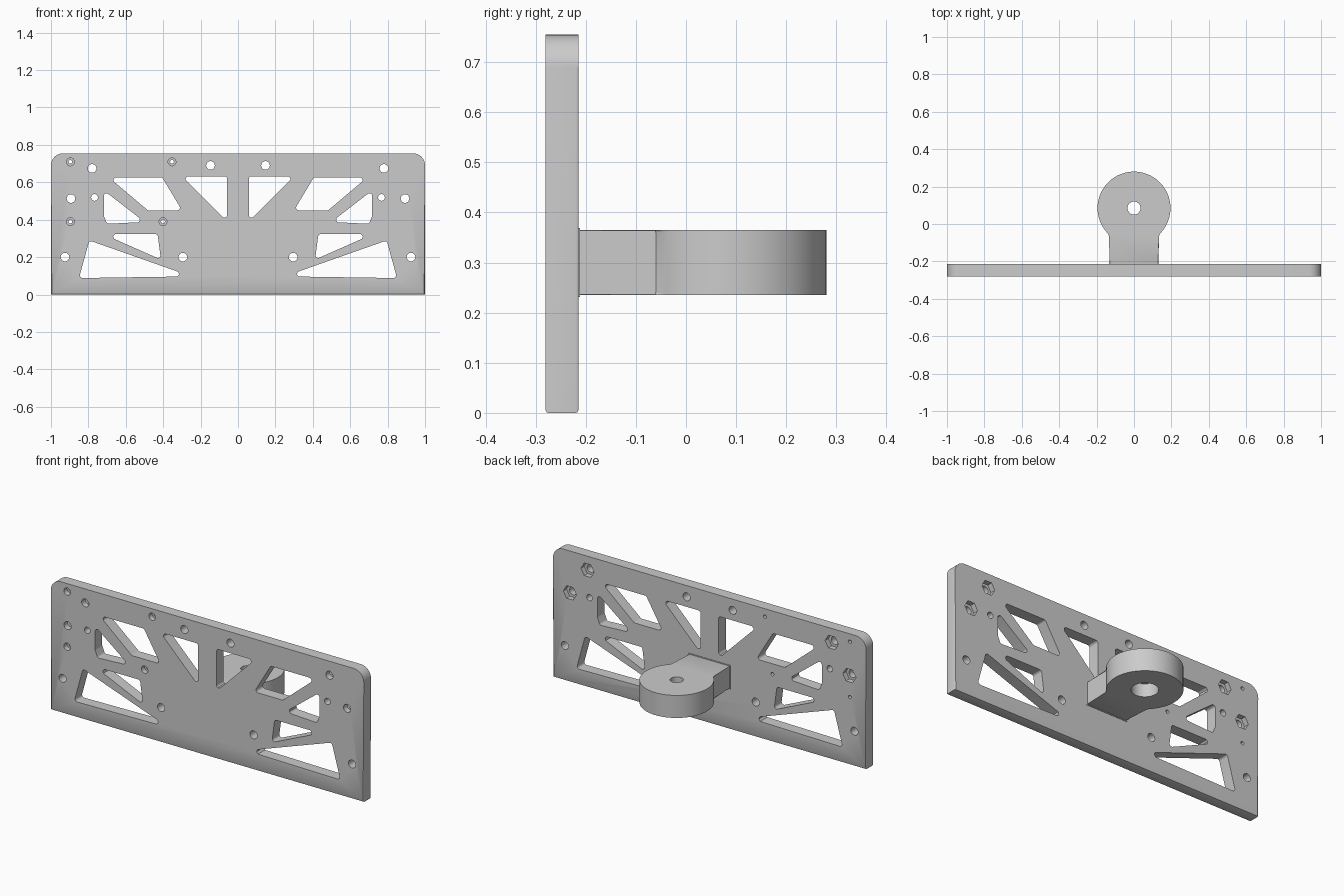
import bpy, bmesh, math
from mathutils import Vector

cube = bpy.data.objects.get("Cube")
if cube:
    bpy.data.objects.remove(cube, do_unlink=True)

grey = bpy.data.materials.new("light grey")
grey.use_nodes = True
colour = (0.6, 0.6, 0.6, 1)
grey.diffuse_color = colour
grey.node_tree.nodes["Principled BSDF"].inputs["Base Color"].default_value = colour

FRONT, BACK, HEIGHT = -0.28, -0.215, 0.755


def arc(cx, cy, r, start, end, steps):
    angles = [math.radians(start + (end - start) * i / steps) for i in range(steps + 1)]
    return [(cx + r * math.cos(a), cy + r * math.sin(a)) for a in angles]


def ring(cx, cy, r, sides=28):
    return arc(cx, cy, r, 0, 360, sides)[:-1]


def rounded(points, r, steps=6):
    """Replace each corner of a polygon by a tangent arc."""
    out = []
    for i, p in enumerate(points):
        p = Vector(p)
        u = (Vector(points[i - 1]) - p).normalized()
        v = (Vector(points[(i + 1) % len(points)]) - p).normalized()
        half = u.angle(v) / 2
        centre = p + (u + v).normalized() * r / math.sin(half)
        a = p + u * r / math.tan(half) - centre
        b = p + v * r / math.tan(half) - centre
        for k in range(steps + 1):
            out.append(tuple(centre + a.lerp(b, k / steps).normalized() * r))
    return out


def prism(bm, points, lo, hi, axis, bevel=0):
    """Extrude a 2D outline along y or z, optionally easing both rims."""
    def place(p, d):
        return (p[0], d, p[1]) if axis == "y" else (p[0], p[1], d)
    low = [bm.verts.new(place(p, lo)) for p in points]
    high = [bm.verts.new(place(p, hi)) for p in points]
    caps = [bm.faces.new(low), bm.faces.new(high)]
    for i in range(len(points)):
        bm.faces.new((low[i - 1], low[i], high[i], high[i - 1]))
    if bevel:
        rims = [e for f in caps for e in f.edges]
        bmesh.ops.bevel(bm, geom=rims, offset=bevel, segments=2, profile=0.5, affect="EDGES")
    bmesh.ops.recalc_face_normals(bm, faces=bm.faces[:])


def make(name, bm):
    mesh = bpy.data.meshes.new(name)
    bm.to_mesh(mesh)
    bm.free()
    mesh.materials.append(grey)
    obj = bpy.data.objects.new(name, mesh)
    bpy.context.collection.objects.link(obj)
    return obj


def carve(obj, cutters):
    """Subtract the cutters, bake the result and shade it."""
    for cutter in cutters:
        cutter.hide_render = True
        mod = obj.modifiers.new("cut", "BOOLEAN")
        mod.operation, mod.solver, mod.object = "DIFFERENCE", "EXACT", cutter
    bpy.context.view_layer.update()
    graph = bpy.context.evaluated_depsgraph_get()
    mesh = bpy.data.meshes.new_from_object(obj.evaluated_get(graph))
    obj.modifiers.clear()
    obj.data = mesh
    for cutter in cutters:
        bpy.data.objects.remove(cutter, do_unlink=True)
    mesh.materials.clear()
    mesh.materials.append(grey)
    mesh.shade_smooth()
    mesh.set_sharp_from_angle(angle=math.radians(35))


# Mounting plate with rounded top corners
R = 0.065
bm = bmesh.new()
outline = [(-1, 0), (1, 0)]
outline += arc(1 - R, HEIGHT - R, R, 0, 90, 10)
outline += arc(-1 + R, HEIGHT - R, R, 90, 180, 10)
prism(bm, outline, FRONT, BACK, "y", 0.005)
plate = make("mounting_plate", bm)

# Mirrored lightening windows and screw holes
windows = [
    [(-.69, .626), (-.405, .626), (-.3, .45), (-.482, .45)],
    [(-.3, .632), (-.058, .632), (-.058, .39)],
    [(-.717, .556), (-.5, .388), (-.7, .378), (-.717, .42)],
    [(-.72, .323), (-.43, .323), (-.412, .187)],
    [(-.795, .289), (-.25, .097), (-.85, .088)],
]
nut_holes = [(.78, .674), (.893, .513)]
plain_holes = [(.925, .2), (.295, .2), (.147, .69)]
pin_hole = (.767, .519)
sunk_holes = [(-.896, .709), (-.353, .709), (-.896, .39), (-.401, .39)]

through, pockets = bmesh.new(), bmesh.new()
near, far = FRONT - 0.05, BACK + 0.05
for side in (-1, 1):
    for shape in windows:
        points = [(-side * x, z) for x, z in rounded(shape, 0.014)]
        prism(through, points, near, far, "y")
    for x, z in nut_holes + plain_holes:
        prism(through, ring(side * x, z, 0.023), near, far, "y")
    prism(through, ring(side * pin_hole[0], pin_hole[1], 0.018), near, far, "y")
    # Hexagonal nut pockets in the back
    for x, z in nut_holes:
        prism(pockets, ring(side * x, z, 0.042, 6), BACK - 0.03, far, "y")
# Counterbored small screws in the front
for x, z in sunk_holes:
    prism(through, ring(x, z, 0.01, 16), near, far, "y")
    prism(pockets, ring(x, z, 0.021), near, FRONT + 0.03, "y")
carve(plate, [make("through_cutter", through), make("pocket_cutter", pockets)])

# Round lug on a short neck behind the plate
LOW, HIGH, CY, NECK, LUG = 0.235, 0.365, 0.085, 0.13, 0.195
turn = math.degrees(math.acos(NECK / LUG))
bm = bmesh.new()
outline = [(-NECK, BACK - 0.01), (NECK, BACK - 0.01)]
outline += arc(0, CY, LUG, -turn, 180 + turn, 56)
prism(bm, outline, LOW, HIGH, "z", 0.005)
lug = make("pivot_lug", bm)

# Vertical bore, wider from below
bore, recess = bmesh.new(), bmesh.new()
prism(bore, ring(0, CY, 0.035, 32), LOW - 0.1, HIGH + 0.1, "z")
prism(recess, ring(0, CY, 0.07, 40), LOW - 0.1, LOW + 0.075, "z")
carve(lug, [make("bore_cutter", bore), make("recess_cutter", recess)])

# Thin foot where the neck meets the plate
bm = bmesh.new()
w, e = NECK + 0.004, 0.004
prism(bm, [(-w, LOW - e), (w, LOW - e), (w, HIGH + e), (-w, HIGH + e)],
      BACK - 0.005, BACK + 0.003, "y")
make("neck_foot", bm)
